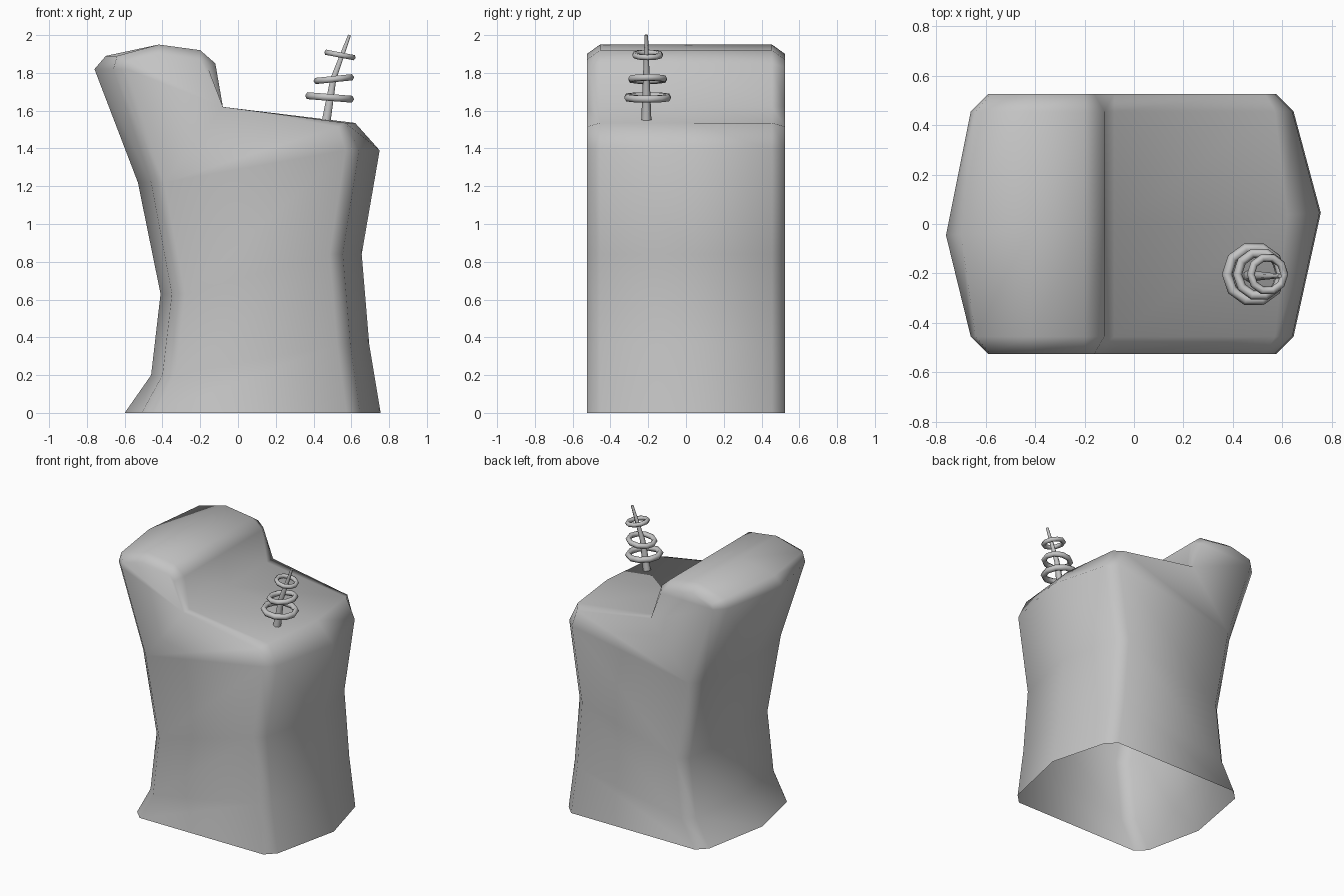
import bpy
import bmesh

cube = bpy.data.objects.get("Cube")
if cube:
    bpy.data.objects.remove(cube, do_unlink=True)

grey = bpy.data.materials.new("plain_grey")
grey.use_nodes = True
colour = (0.55, 0.55, 0.55, 1)
grey.diffuse_color = colour
grey.node_tree.nodes["Principled BSDF"].inputs["Base Color"].default_value = colour


def finish(obj, name):
    """Name the part, colour it and shade it smooth."""
    obj.name = name
    obj.data.name = name
    obj.data.materials.clear()
    obj.data.materials.append(grey)
    for polygon in obj.data.polygons:
        polygon.use_smooth = True
    return obj


# Body outline, from lower right-hand foot over the top to the other foot:
# x, z, inward shift at the corners, inward shift at the flat ends, end drop
outline = [
    (-0.60, 0.00, 0.09, 0.16, 0),
    (-0.46, 0.20, 0.06, 0.13, 0),
    (-0.41, 0.63, 0.06, 0.13, 0),
    (-0.53, 1.22, 0.07, 0.14, 0),
    (-0.76, 1.82, 0.10, 0.17, 0),
    (-0.70, 1.89, 0.06, 0.12, 0.03),
    (-0.42, 1.95, 0, 0, 0.05),
    (-0.20, 1.92, 0, 0, 0.05),
    (-0.12, 1.85, 0, -0.04, 0.02),
    (-0.08, 1.62, 0, 0, 0),
    (0.62, 1.535, -0.05, -0.09, 0.02),
    (0.75, 1.39, -0.11, -0.18, 0),
    (0.655, 0.84, -0.10, -0.17, 0),
    (0.695, 0.36, -0.10, -0.17, 0),
    (0.755, 0.00, -0.11, -0.18, 0),
]


def station(bm, y, kind):
    """One copy of the outline at depth y, shaped for its kind of station."""
    verts = []
    for x, z, corner, end, drop in outline:
        if kind == "middle":
            point = (x, 0.06 * x, z)
        elif kind == "corner":
            point = (x + corner, y, z)
        else:
            point = (x + end, y, z - drop)
        verts.append(bm.verts.new(point))
    return verts


# Body: stations bridged front to back, left open underneath
bm = bmesh.new()
stations = [
    station(bm, -0.525, "end"),
    station(bm, -0.455, "corner"),
    station(bm, 0, "middle"),
    station(bm, 0.455, "corner"),
    station(bm, 0.525, "end"),
]
for near, far in zip(stations, stations[1:]):
    for i in range(len(outline) - 1):
        bm.faces.new((near[i], near[i + 1], far[i + 1], far[i]))

# Flat front and back, in bands across the trunk, with shoulder and hump
last = len(outline) - 1
for loop in (stations[0], stations[-1]):
    for i in range(3):
        bm.faces.new((loop[i], loop[i + 1], loop[last - i - 1], loop[last - i]))
    bm.faces.new((loop[3], loop[9], loop[10], loop[11]))
    bm.faces.new(loop[3:10])
bmesh.ops.recalc_face_normals(bm, faces=bm.faces)
body_mesh = bpy.data.meshes.new("body")
bm.to_mesh(body_mesh)
bm.free()
body = bpy.data.objects.new("body", body_mesh)
bpy.context.collection.objects.link(body)
finish(body, "body")

# Antenna rod: a bent, tapering tube
antenna_y = -0.21
curve = bpy.data.curves.new("antenna_rod", "CURVE")
curve.dimensions = "3D"
curve.bevel_depth = 0.01
curve.bevel_resolution = 1
curve.use_fill_caps = True
spline = curve.splines.new("POLY")
rod_path = [(0.467, 1.545, 2.7), (0.505, 1.77, 1.8), (0.59, 2.0, 0.9)]
spline.points.add(len(rod_path) - 1)
for point, (x, z, radius) in zip(spline.points, rod_path):
    point.co = (x, antenna_y, z, 1)
    point.radius = radius
rod = bpy.data.objects.new("antenna_rod", curve)
bpy.context.collection.objects.link(rod)
bpy.ops.object.select_all(action="DESELECT")
rod.select_set(True)
bpy.context.view_layer.objects.active = rod
bpy.ops.object.convert(target="MESH")
finish(bpy.context.view_layer.objects.active, "antenna_rod")

# Antenna rings: x, z, outer radius, tube radius, tilt
rings = {
    "lower_ring": (0.485, 1.67, 0.13, 0.021, 0.08),
    "middle_ring": (0.507, 1.767, 0.108, 0.019, -0.1),
    "upper_ring": (0.54, 1.895, 0.085, 0.016, 0.19),
}
for name, (x, z, outer, tube, tilt) in rings.items():
    bpy.ops.mesh.primitive_torus_add(
        major_segments=10, minor_segments=6,
        major_radius=outer - tube, minor_radius=tube,
        location=(x, antenna_y + 0.007, z), rotation=(0, tilt, 0))
    finish(bpy.context.object, name)
